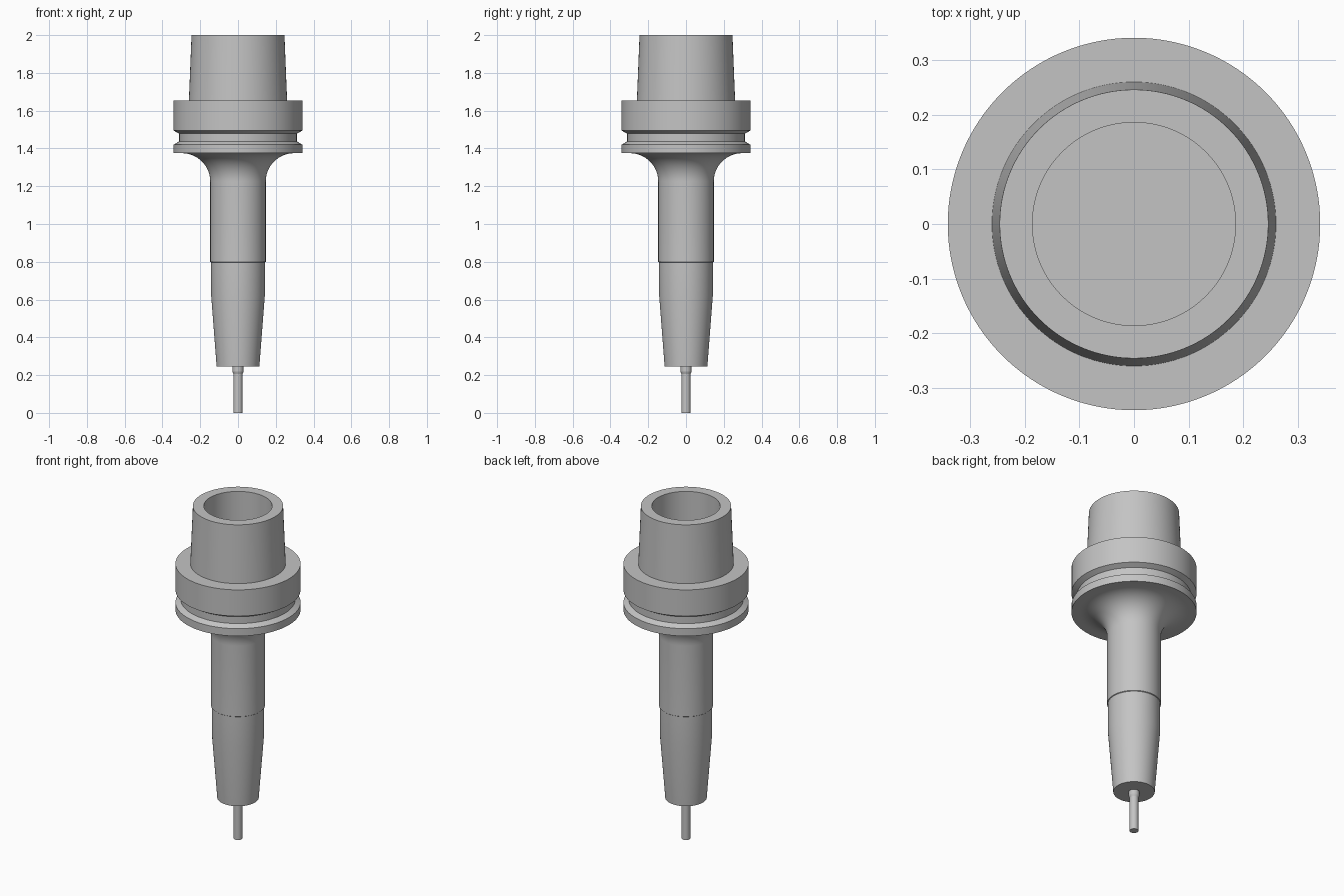
import bpy, bmesh, math

cube = bpy.data.objects.get("Cube")
if cube:
    bpy.data.objects.remove(cube, do_unlink=True)

SEGMENTS = 128

steel = bpy.data.materials.new("steel grey")
steel.use_nodes = True
grey = (0.55, 0.55, 0.55, 1)
steel.diffuse_color = grey
steel.node_tree.nodes["Principled BSDF"].inputs["Base Color"].default_value = grey


def lathe(name, profile):
    """Spin a closed (radius, height) profile around the z axis."""
    bm = bmesh.new()
    verts = [bm.verts.new((r, 0, z)) for r, z in profile]
    edges = [bm.edges.new(pair) for pair in zip(verts, verts[1:])]
    bmesh.ops.spin(bm, geom=verts + edges, cent=(0, 0, 0), axis=(0, 0, 1),
                   angle=math.tau, steps=SEGMENTS, use_duplicate=False)
    bmesh.ops.remove_doubles(bm, verts=bm.verts, dist=1e-5)
    bmesh.ops.recalc_face_normals(bm, faces=bm.faces)
    mesh = bpy.data.meshes.new(name)
    bm.to_mesh(mesh)
    bm.free()
    mesh.materials.append(steel)
    obj = bpy.data.objects.new(name, mesh)
    bpy.context.collection.objects.link(obj)
    bpy.ops.object.select_all(action="DESELECT")
    obj.select_set(True)
    bpy.context.view_layer.objects.active = obj
    bpy.ops.object.shade_smooth_by_angle(angle=math.radians(15))
    return obj


# Concave fillet between the neck and the underside of the flange
neck_r, flange_bottom, fillet = 0.147, 1.375, 0.15
arc = []
for i in range(17):
    a = math.radians(90) * i / 16
    arc.append((neck_r + fillet * (1 - math.cos(a)),
                flange_bottom - fillet * (1 - math.sin(a))))

# Tapered nose, neck, grooved flange and hollow taper shank
nose = [(0, 0.245), (0.113, 0.245), (0.142, 0.62), (0.143, 0.797), (neck_r, 0.8)]
flange = [(0.341, flange_bottom), (0.341, 1.42), (0.312, 1.437),
          (0.312, 1.478), (0.341, 1.495), (0.341, 1.653)]
shank = [(0.26, 1.653), (0.246, 2), (0.186, 2), (0.186, 1.65), (0, 1.65)]
lathe("tool_holder", nose + arc + flange + shank)

# Slim cutting tool with a wider collar where it enters the nose
lathe("cutting_tool", [(0, 0), (0.024, 0), (0.024, 0.205), (0.029, 0.218),
                       (0.029, 0.25), (0, 0.25)])
